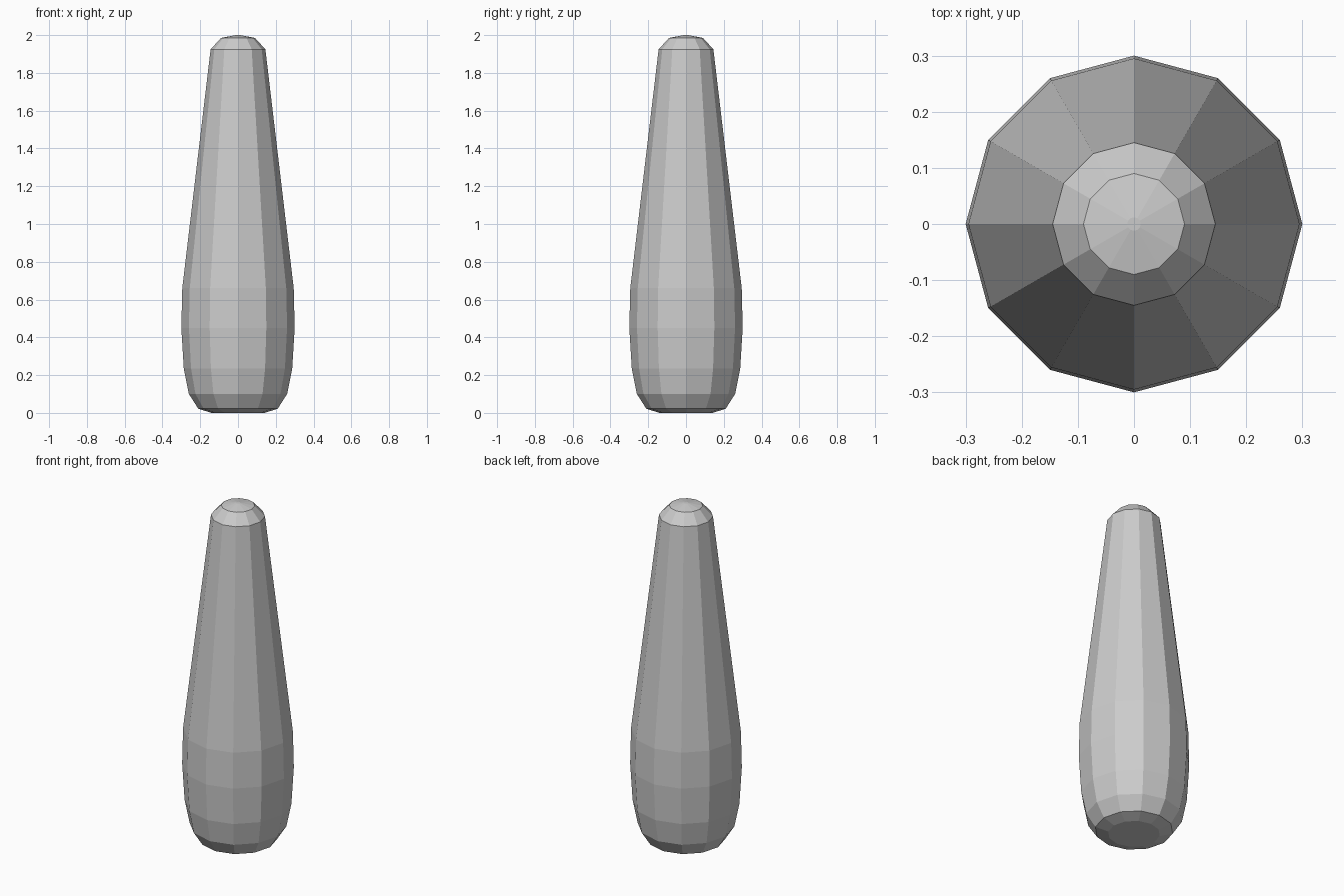
import bpy, bmesh
from math import cos, sin, tau

cube = bpy.data.objects.get("Cube")
if cube:
    bpy.data.objects.remove(cube, do_unlink=True)

# Plain grey surface
grey = bpy.data.materials.new("light grey")
grey.use_nodes = True
colour = (0.6, 0.6, 0.6, 1)
grey.diffuse_color = colour
grey.node_tree.nodes["Principled BSDF"].inputs["Base Color"].default_value = colour


def lathe(name, profile, sides, material):
    """Turn a (radius, height) profile around z, with flat end caps."""
    bm = bmesh.new()
    rings = [[bm.verts.new((r * cos(tau * i / sides), r * sin(tau * i / sides), z))
              for i in range(sides)] for r, z in profile]
    for low, high in zip(rings, rings[1:]):
        for i in range(sides):
            j = (i + 1) % sides
            bm.faces.new((low[i], low[j], high[j], high[i]))
    bm.faces.new(rings[0][::-1])
    bm.faces.new(rings[-1])
    mesh = bpy.data.meshes.new(name)
    bm.to_mesh(mesh)
    bm.free()
    mesh.materials.append(material)
    obj = bpy.data.objects.new(name, mesh)
    bpy.context.collection.objects.link(obj)
    return obj


# Tapered body: bevelled foot, bulging belly, long neck, domed tip
profile = [(0.14, 0), (0.21, 0.022), (0.26, 0.1), (0.287, 0.235), (0.3, 0.45),
           (0.295, 0.66), (0.145, 1.925), (0.09, 1.985), (0.012, 2)]
lathe("tapered_body", profile, 12, grey)
